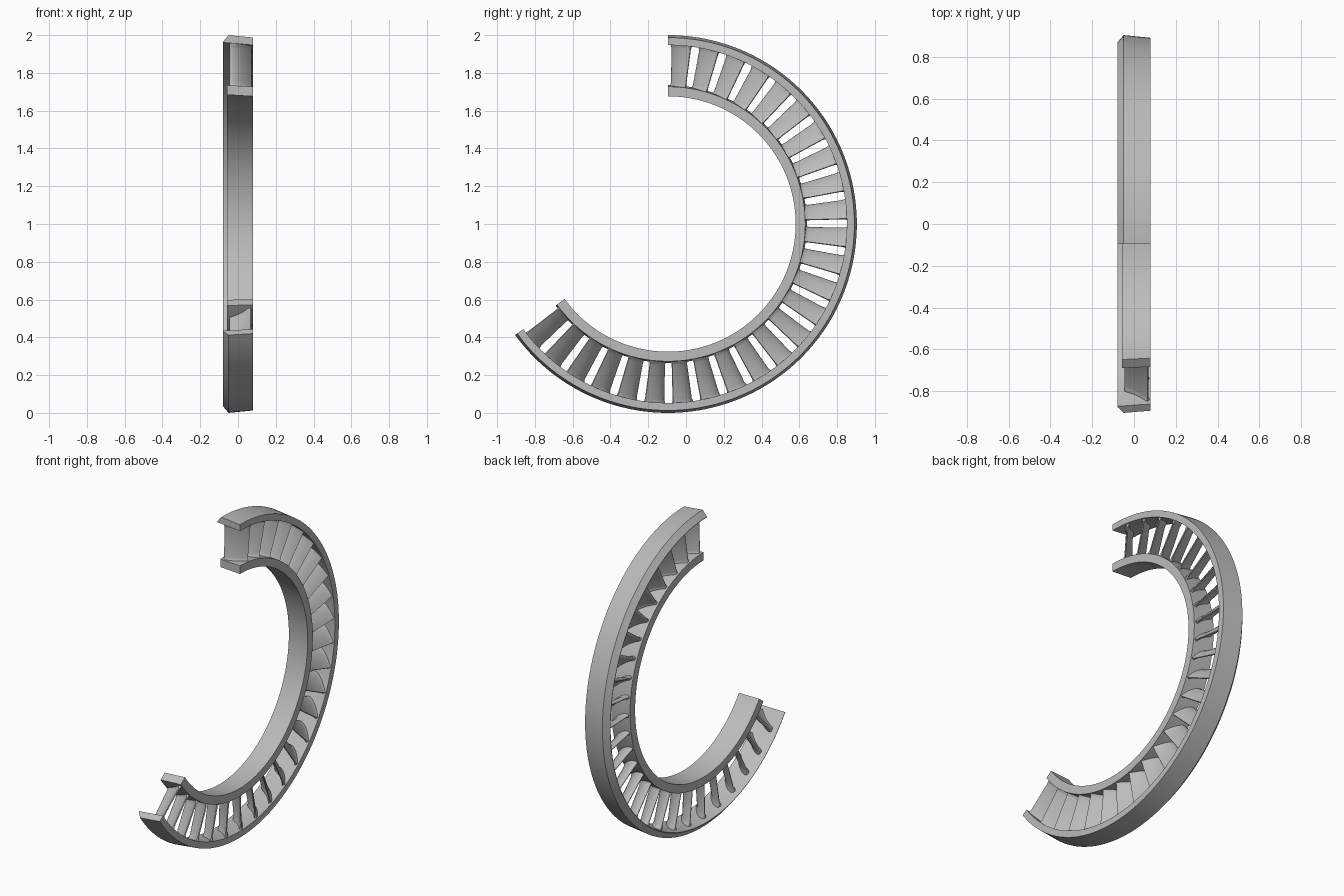
import bpy, bmesh, math

SWEEP = math.radians(234)
VANES = 26
STEPS = 130
CENTRE_Y = -0.0955

cube = bpy.data.objects.get("Cube")
if cube:
    bpy.data.objects.remove(cube)

metal = bpy.data.materials.new("grey metal")
metal.use_nodes = True
metal.diffuse_color = (0.5, 0.5, 0.5, 1)
metal.node_tree.nodes["Principled BSDF"].inputs["Base Color"].default_value = (0.5, 0.5, 0.5, 1)


def polar(x, r, a):
    """Axial position, radius and angle (from the top, towards the back)."""
    return (x, CENTRE_Y + r * math.sin(a), 1 + r * math.cos(a))


def loft(name, sections, smooth_angle):
    """Skin a row of matching closed loops and cap both ends."""
    bm = bmesh.new()
    loops = [[bm.verts.new(p) for p in s] for s in sections]
    n = len(loops[0])
    for a, b in zip(loops, loops[1:]):
        for i in range(n):
            j = (i + 1) % n
            bm.faces.new((a[i], a[j], b[j], b[i]))
    bm.faces.new(loops[0])
    bm.faces.new(loops[-1])
    bmesh.ops.recalc_face_normals(bm, faces=bm.faces)
    mesh = bpy.data.meshes.new(name)
    bm.to_mesh(mesh)
    bm.free()
    mesh.materials.append(metal)
    obj = bpy.data.objects.new(name, mesh)
    bpy.context.collection.objects.link(obj)
    bpy.ops.object.select_all(action="DESELECT")
    obj.select_set(True)
    bpy.context.view_layer.objects.active = obj
    bpy.ops.object.shade_smooth_by_angle(angle=math.radians(smooth_angle))
    return obj


def ring(name, profile):
    angles = [SWEEP * i / STEPS for i in range(STEPS + 1)]
    loft(name, [[polar(x, r, a) for x, r in profile] for a in angles], 25)


# Outer shroud with a chamfered lip, and the narrower inner shroud
ring("outer_ring", [(-0.08, 0.961), (-0.08, 0.964), (-0.05, 1.0), (0.08, 0.987), (0.08, 0.947)])
ring("inner_ring", [(-0.057, 0.684), (-0.057, 0.735), (0.08, 0.727), (0.08, 0.676)])


def vane_outline(grow, count=12):
    """Cambered aerofoil as (x, tangential) points, thick at the front edge."""
    start, chord = -0.045, 0.113
    sides = ([], [])
    for i in range(count + 1):
        u = (1 - math.cos(math.pi * i / count)) / 2
        camber = 0.018 * u + 0.066 * u * u - 0.042
        slope = (0.018 + 0.132 * u) / chord
        half = 0.034 * (math.sqrt(u) - u) * (1.15 - 0.3 * u) + 0.0025 * u + grow
        k = math.hypot(1, slope)
        for side, sign in zip(sides, (1, -1)):
            side.append((start + chord * u - sign * half * slope / k,
                         camber + sign * half / k))
    upper, lower = sides
    return upper + lower[::-1]


# Vanes flare into small fillets where they meet the shrouds
SPAN = [(0.715, 0.007), (0.733, 0.006), (0.738, 0.003), (0.748, 0.0005),
        (0.93, 0.0005), (0.94, 0.003), (0.948, 0.006), (0.966, 0.007)]
for v in range(VANES):
    mid = SWEEP * (v + 0.5) / VANES
    loft(f"vane_{v + 1}",
         [[polar(x, r, mid + t / 0.84) for x, t in vane_outline(g)] for r, g in SPAN], 50)
